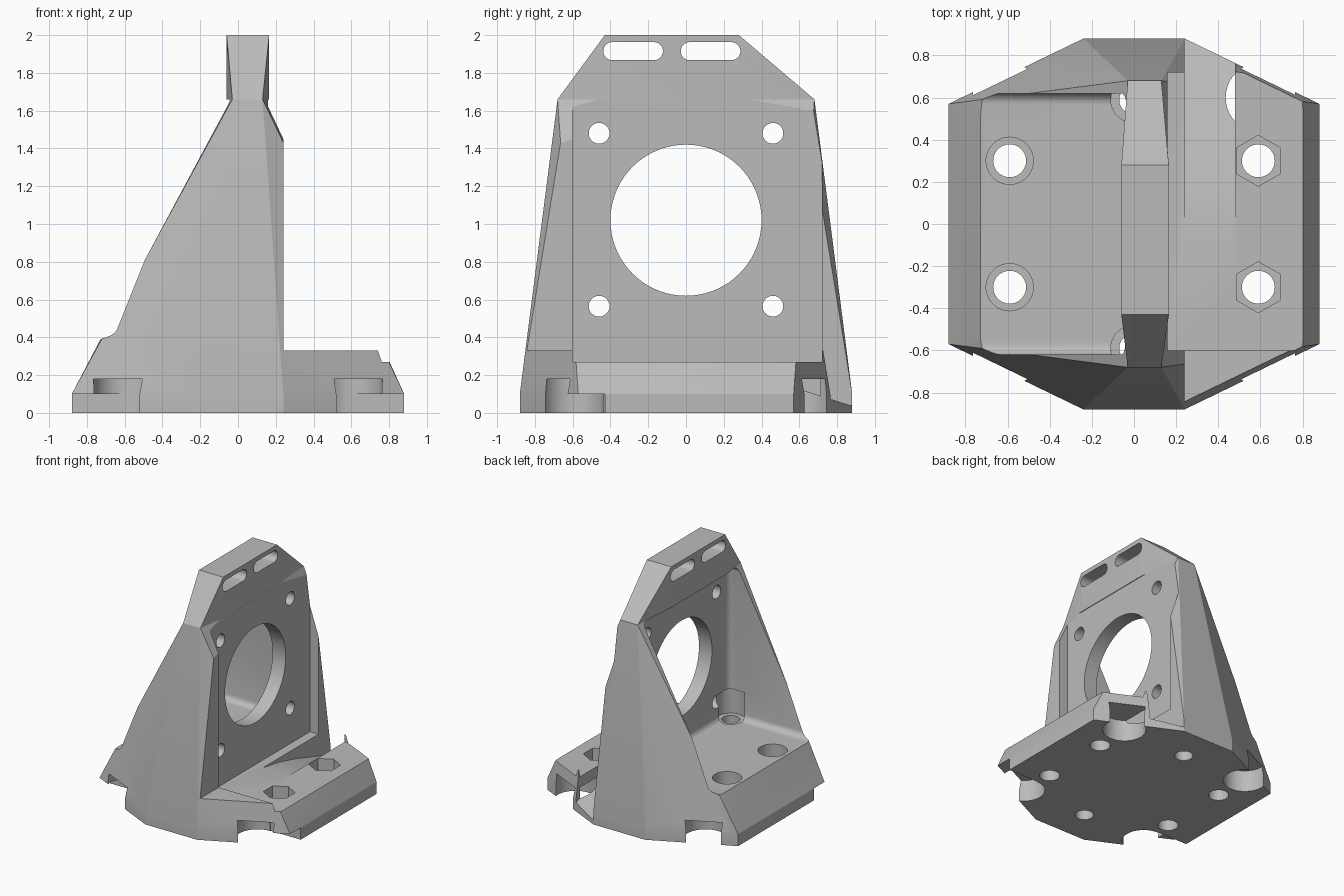
import bpy, bmesh
from math import pi

if "Cube" in bpy.data.objects:
    bpy.data.objects.remove(bpy.data.objects["Cube"], do_unlink=True)

grey = bpy.data.materials.new("plain_grey")
grey.use_nodes = True
grey.diffuse_color = (0.5, 0.5, 0.5, 1)
grey.node_tree.nodes["Principled BSDF"].inputs["Base Color"].default_value = (0.5, 0.5, 0.5, 1)


def add_object(name, bm):
    bmesh.ops.recalc_face_normals(bm, faces=bm.faces)
    mesh = bpy.data.meshes.new(name)
    bm.to_mesh(mesh)
    bm.free()
    mesh.materials.append(grey)
    obj = bpy.data.objects.new(name, mesh)
    bpy.context.collection.objects.link(obj)
    return obj


def hull(name, points):
    bm = bmesh.new()
    for p in points:
        bm.verts.new(p)
    bmesh.ops.convex_hull(bm, input=bm.verts[:])
    bmesh.ops.dissolve_limit(bm, angle_limit=0.01, verts=bm.verts[:], edges=bm.edges[:])
    return add_object(name, bm)


def combine(target, tool, operation="DIFFERENCE"):
    mod = target.modifiers.new("combine", "BOOLEAN")
    mod.operation, mod.solver, mod.object = operation, "EXACT", tool
    bpy.context.view_layer.objects.active = target
    bpy.ops.object.modifier_apply(modifier=mod.name)
    bpy.data.objects.remove(tool, do_unlink=True)


def cut_box(target, x, y, z, bevel=0):
    bm = bmesh.new()
    bmesh.ops.create_cube(bm, size=1)
    for v in bm.verts:
        v.co = [r[0] if c < 0 else r[1] for c, r in zip(v.co, (x, y, z))]
    if bevel:
        bmesh.ops.bevel(bm, geom=bm.edges[:], offset=bevel, segments=5,
                        profile=0.5, affect="EDGES")
    combine(target, add_object("box_cutter", bm))


def cut_cylinder(target, centre, radius, depth, sides=40, along_x=False):
    bpy.ops.mesh.primitive_cylinder_add(
        vertices=sides, radius=radius, depth=depth, location=centre,
        rotation=(0, pi / 2 if along_x else 0, 0))
    combine(target, bpy.context.object)


def cut_prism(target, profile, x0, x1):
    # Extrude a y-z outline along x
    bm = bmesh.new()
    face = bm.faces.new([bm.verts.new((x0, y, z)) for y, z in profile])
    ext = bmesh.ops.extrude_face_region(bm, geom=[face])
    bmesh.ops.translate(bm, vec=(x1 - x0, 0, 0),
                        verts=[g for g in ext["geom"] if isinstance(g, bmesh.types.BMVert)])
    combine(target, add_object("prism_cutter", bm))


# Tapered octagonal body and the top grip
octagon = [(sx * x, sy * y) for sx in (-1, 1) for sy in (-1, 1)
           for x, y in ((0.24, 0.88), (0.88, 0.57))]
grip_foot = [(x, y, 1.66) for y in (-0.68, 0.68) for x in (-0.03, 0.13)]
grip_foot += [(x, y, 1.66) for y in (-0.43, 0.28) for x in (-0.06, 0.165)]
grip_top = [(x, y, 2) for y in (-0.43, 0.28) for x in (-0.06, 0.165)]
bracket = hull("motor_bracket", [(x, y, z) for z in (0, 0.1) for x, y in octagon] + grip_foot)

# Rounded pocket behind the plate, motor recess and clearance in front of it
cut_box(bracket, (-1.5, 0.04), (-0.62, 0.62), (0.39, 1.66), 0.05)
cut_box(bracket, (0.24, 1.5), (-1.5, 1.5), (0.33, 1.9))
cut_box(bracket, (0.16, 1.5), (-0.6, 0.72), (0.27, 1.659))
combine(bracket, hull("grip", grip_foot + grip_top), "UNION")

# Motor bore and its four screw holes
cut_cylinder(bracket, (0.1, 0, 1.02), 0.4, 0.5, 72, True)
for y in (-0.46, 0.46):
    for z in (0.565, 1.48):
        cut_cylinder(bracket, (0.1, y, z), 0.055, 0.5, 32, True)

# Long slots in the grip
for y in (-0.28, 0.13):
    bm = bmesh.new()
    for end in (-0.11, 0.11):
        ring = bmesh.ops.create_circle(bm, segments=24, radius=0.048)["verts"]
        for v in ring:
            v.co = (0, y + end + v.co.x, 1.915 + v.co.y)
    points = [(x, v.co.y, v.co.z) for v in bm.verts for x in (-0.3, 0.4)]
    bm.free()
    combine(bracket, hull("slot_cutter", points))

# Base bolts: round sockets behind, hexagonal sockets in front
for y in (-0.3, 0.3):
    for x in (-0.59, 0.59):
        cut_cylinder(bracket, (x, y, 0.2), 0.078, 1)
    cut_cylinder(bracket, (-0.59, y, 0.4), 0.112, 0.3)
    cut_cylinder(bracket, (0.59, y, 0.3), 0.121, 0.26, 6)

# Middle bolts with head clearance beside the plate
for y in (-0.59, 0.59):
    cut_cylinder(bracket, (0, y, 0.2), 0.07, 0.6)
    cut_cylinder(bracket, (0, y, 0.5), 0.11, 0.24)

# Corner reliefs under the base
for x in (-0.6, 0.6):
    for y in (-0.6, 0.6):
        cut_cylinder(bracket, (x, y, 0.08), 0.165, 0.2)
    cut_box(bracket, sorted((x, x * 1.7)), (-0.63, -0.43), (-0.1, 0.1))

# Sloping cable channel
cut_prism(bracket, [(-0.01, 0.27), (0.2, 0.235), (0.42, 0.18), (0.65, 0.11),
                    (0.87, 0.04), (1, 0), (1, 0.6), (-0.01, 0.6)], 0.24, 0.48)

bpy.ops.object.select_all(action="DESELECT")
bracket.select_set(True)
bpy.context.view_layer.objects.active = bracket
bpy.ops.object.shade_smooth_by_angle(angle=0.4)
